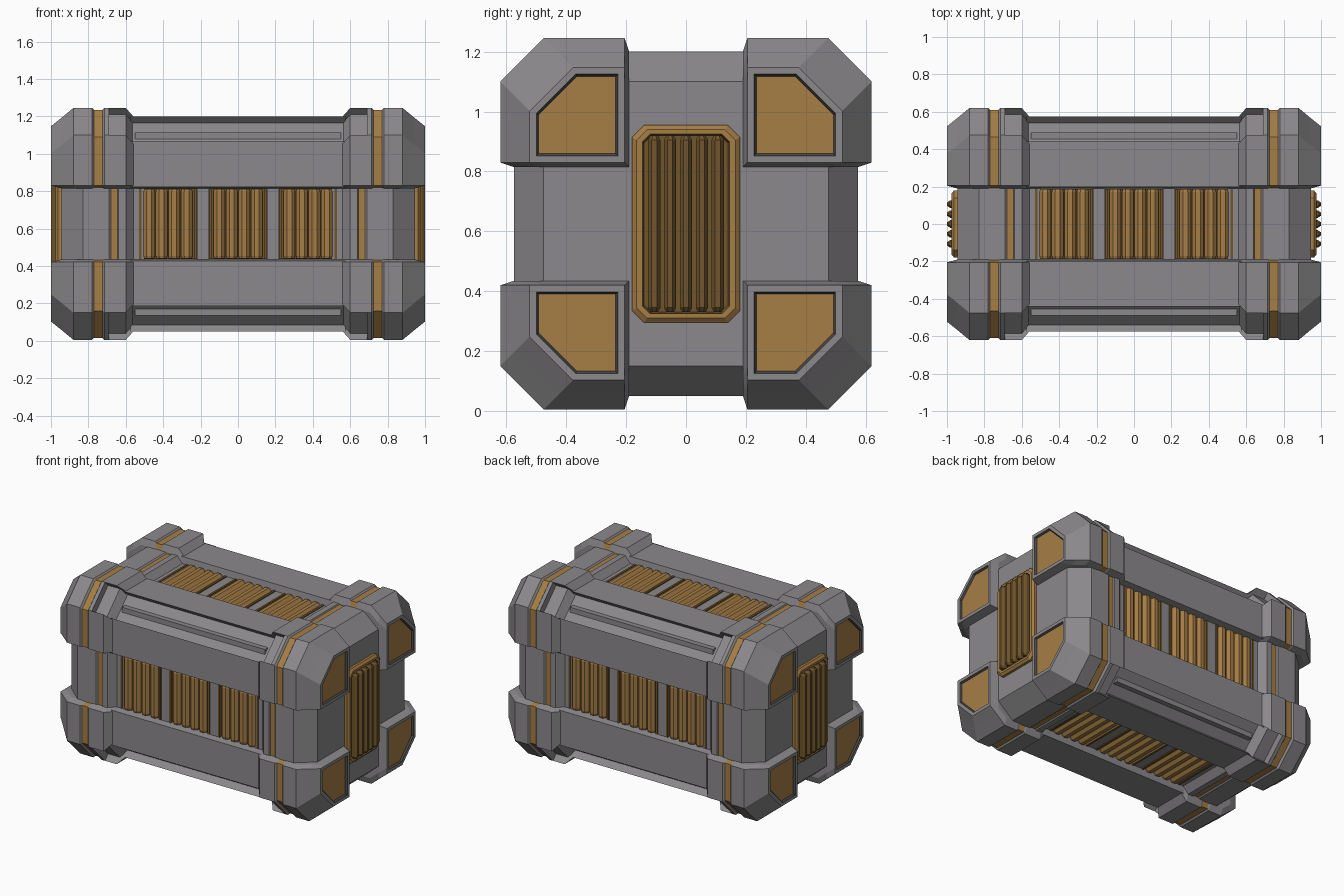
import bpy, bmesh, math
from mathutils import Matrix, Vector

if "Cube" in bpy.data.objects:
    bpy.data.objects.remove(bpy.data.objects["Cube"])

CZ = 0.625  # height of the crate's centre line


def material(name, rgb):
    m = bpy.data.materials.new(name)
    m.diffuse_color = (*rgb, 1)
    m.use_nodes = True
    m.node_tree.nodes["Principled BSDF"].inputs["Base Color"].default_value = m.diffuse_color
    return m


GREY, ORANGE, BROWN, DARK = range(4)
MATS = [material("steel grey", (0.26, 0.25, 0.26)),
        material("ochre", (0.38, 0.205, 0.06)),
        material("dark ochre", (0.16, 0.09, 0.025)),
        material("dark grey", (0.06, 0.06, 0.06))]


def loft(bm, rings, mat=GREY, band_mats=None, cap_mat=None):
    """Skin a list of equal-length rings and cap both ends; returns the last cap."""
    vs = [[bm.verts.new(p) for p in r] for r in rings]
    n = len(rings[0])
    for k in range(len(vs) - 1):
        for i in range(n):
            j = (i + 1) % n
            f = bm.faces.new((vs[k][i], vs[k][j], vs[k + 1][j], vs[k + 1][i]))
            f.material_index = (band_mats or {}).get(k, mat)
    bm.faces.new(vs[0]).material_index = mat
    cap = bm.faces.new(vs[-1])
    cap.material_index = mat if cap_mat is None else cap_mat
    return cap


def finish(bm, name, mirror=(False, False, False)):
    bmesh.ops.recalc_face_normals(bm, faces=bm.faces[:])
    me = bpy.data.meshes.new(name)
    bm.to_mesh(me)
    bm.free()
    for m in MATS:
        me.materials.append(m)
    ob = bpy.data.objects.new(name, me)
    ob.location.z = CZ
    bpy.context.collection.objects.link(ob)
    if any(mirror):
        md = ob.modifiers.new("mirror", "MIRROR")
        md.use_axis = mirror
        md.use_mirror_merge = False
    return ob


def corner(x, R, ch=0.145, inn=0.19, g=0.015, d=0.0):
    """Cross-section of one long edge; d sinks the chamfer into a channel."""
    p = [(inn, inn), (R - .045, inn), (R, inn + g), (R, R - ch)]
    if d:
        p += [(R - d, R - ch - d), (R - ch - d, R - d)]
    p += [(R - ch, R), (inn + g, R), (inn, R - .045)]
    return [Vector((x, a, b)) for a, b in p]


def chamfered(x, hy, hz, c):
    q = [(hy, hz - c), (hy - c, hz), (c - hy, hz), (-hy, hz - c),
         (-hy, c - hz), (c - hy, -hz), (hy - c, -hz), (hy, c - hz)]
    return [Vector((x, a, b)) for a, b in q]


def box(bm, lo, hi, mat=GREY):
    ring = lambda x: [Vector((x, y, z)) for y, z in
                      ((lo[1], lo[2]), (hi[1], lo[2]), (hi[1], hi[2]), (lo[1], hi[2]))]
    loft(bm, [ring(lo[0]), ring(hi[0])], mat)


def bar(bm, cx, cy, rx, ry, h, mat, sides=8, taper=0.6):
    """Upright rounded slat with tapered ends."""
    rings = []
    for z, s in ((-h, taper), (-h + .015, 1), (h - .015, 1), (h, taper)):
        rings.append([Vector((cx + rx * s * math.cos(2 * math.pi * (i + .5) / sides),
                              cy + ry * s * math.sin(2 * math.pi * (i + .5) / sides), z))
                      for i in range(sides)])
    loft(bm, rings, mat)


# Corner blocks: outer part with ochre groove and inset end panel
bm = bmesh.new()
cap = loft(bm, [corner(.69, .62), corner(.715, .62), corner(.725, .61), corner(.77, .61),
                corner(.78, .62), corner(.88, .62), corner(.945, .566),
                corner(1.0, .522, inn=.205, g=0)], band_mats={2: ORANGE})
bmesh.ops.recalc_face_normals(bm, faces=bm.faces[:])
bmesh.ops.inset_individual(bm, faces=[cap], thickness=.022, use_even_offset=True)
rim = bmesh.ops.inset_individual(bm, faces=[cap], thickness=.008, depth=-.012,
                                 use_even_offset=True)["faces"]
for f in rim:
    f.material_index = DARK
cap.material_index = ORANGE
finish(bm, "corner_block", (True, True, True))

# Corner blocks: inner collar with sunken chamfer
bm = bmesh.new()
loft(bm, [corner(.56, .575, d=.035), corner(.60, .62, d=.035), corner(.69, .62, d=.035)])
finish(bm, "corner_collar", (True, True, True))

# Long edge beams with a channel along the chamfer
bm = bmesh.new()
loft(bm, [corner(x, .575, ch=.135, g=.008, d=.035) for x in (-.575, .575)])
finish(bm, "edge_beam", (False, True, True))

# End sections between the corner blocks, with an ochre groove
bm = bmesh.new()
loft(bm, [chamfered(x, R, R, .175) for x, R in
          ((.50, .53), (.56, .53), (.60, .575), (.64, .575), (.645, .567), (.68, .567),
           (.69, .575), (.83, .575), (.945, .475))], band_mats={4: ORANGE})
finish(bm, "end_section", (True, False, False))

# Inner core
bm = bmesh.new()
box(bm, (-.55, -.49, -.49), (.55, .49, .49))
finish(bm, "core")

# Slatted grilles on the four long sides
for k, side in enumerate(("front", "right_turn_top", "back", "bottom")):
    name = ("front", "top", "back", "bottom")[k]
    bm = bmesh.new()
    for cx in (-.375, 0, .375):
        box(bm, (cx - .155, -.505, -.188), (cx + .155, -.48, .188), BROWN)
        for s in (-1, 1):
            box(bm, (cx + s * .148 - .007, -.535, -.188), (cx + s * .148 + .007, -.48, .188), BROWN)
        for i in range(4):
            bar(bm, cx + (i - 1.5) * .067, -.515, .034, .034, .186, ORANGE, taper=.85)
    for s in (-1, 1):  # grey dividers and end posts
        box(bm, (s * .1875 - .03, -.53, -.19), (s * .1875 + .03, -.48, .19))
        box(bm, (s * .55 - .018, -.53, -.19), (s * .55 + .018, -.48, .19))
    bm.transform(Matrix.Rotation(-k * math.pi / 2, 4, "X"))
    finish(bm, name + "_grille")

# End vents: bevelled frame and dark slats
bm = bmesh.new()
loft(bm, [chamfered(.94, .18, .33, .04), chamfered(.962, .18, .33, .04),
          chamfered(.975, .165, .315, .035), chamfered(.975, .145, .30, .025),
          chamfered(.955, .14, .295, .025)], ORANGE, {3: BROWN}, BROWN)
finish(bm, "end_vent_frame", (True, False, False))
bm = bmesh.new()
for i in range(-2, 3):
    bar(bm, .97, i * .053, .0325, .022, .295, BROWN)
finish(bm, "end_vent_slats", (True, False, False))
